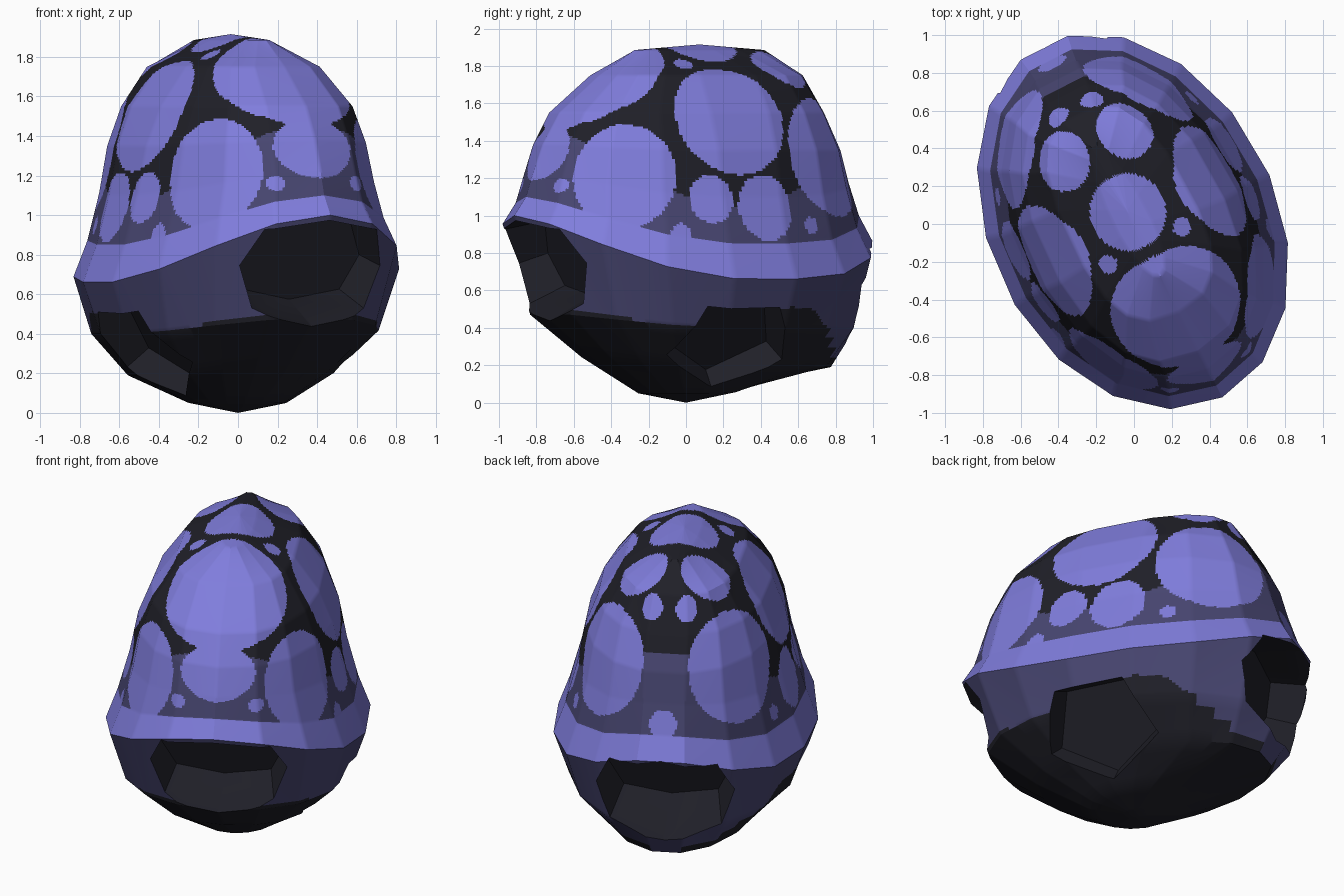
import bpy, bmesh, math
from mathutils import Vector, Matrix

if "Cube" in bpy.data.objects:
    bpy.data.objects.remove(bpy.data.objects["Cube"])

TURN = Matrix.Rotation(math.radians(27), 4, 'Z')   # shell is turned on the ground
COLS, SUB = 17, 18


def material(name, rgb):
    m = bpy.data.materials.new(name)
    m.diffuse_color = (*rgb, 1)
    m.use_nodes = True
    m.node_tree.nodes["Principled BSDF"].inputs["Base Color"].default_value = m.diffuse_color
    return m


MATS = [material("light violet", (0.215, 0.205, 0.72)),
        material("dusky violet", (0.064, 0.061, 0.165)),
        material("near black", (0.014, 0.014, 0.021))]

# Rings from crown to belly:
# half width, front length, back length, mid height, front rise, back rise, squareness
RINGS = [(0.09, 0.31, 0.47, 1.885, 0.0, 0.0, 1),
         (0.34, 0.52, 0.66, 1.75, 0.0, 0.0, 0.75),
         (0.49, 0.76, 0.78, 1.55, 0.0, 0.0, 0.85),
         (0.57, 0.86, 0.88, 1.35, 0.03, 0.0, 0.93),
         (0.62, 0.92, 0.93, 1.10, 0.12, 0.08, 0.97),
         (0.69, 0.96, 0.99, 0.85, 0.25, 0.16, 1),
         (0.76, 1.03, 1.065, 0.66, 0.34, 0.22, 1),
         (0.67, 0.87, 0.97, 0.40, 0.08, 0.0, 1),
         (0.46, 0.58, 0.84, 0.19, 0.06, 0.0, 1),
         (0.24, 0.26, 0.34, 0.05, 0.0, 0.05, 1)]
CROWN, BOTTOM = Vector((0, 0.08, 1.915)), Vector((0, 0, 0))
BAND, RIM = 5, 6

# Painted plates, mirrored across x: centre, then radii
PLATES = [(0, 0.07, 1.9, 0.21, 0.205, 0.25),
          (0, -0.52, 1.70, 0.36, 0.37, 0.38),
          (0.19, 0.47, 1.81, 0.155, 0.165, 0.19),
          (0.5, 0.02, 1.52, 0.4, 0.32, 0.31),
          (0.48, -0.62, 1.22, 0.28, 0.29, 0.29),
          (0, -0.86, 1.34, 0.22, 0.3, 0.155),
          (0.4, 0.66, 1.32, 0.33, 0.33, 0.33),
          (0.62, -0.16, 1.09, 0.2, 0.125, 0.13),
          (0.62, 0.16, 1.04, 0.2, 0.165, 0.18),
          (0.23, -0.88, 1.16, 0.043, 0.15, 0.04),
          (0.64, 0.46, 0.95, 0.15, 0.05, 0.05),
          (0.64, -0.35, 0.9, 0.15, 0.055, 0.06),
          (0.1, 0.69, 1.68, 0.062, 0.08, 0.08),
          (0.22, -0.13, 1.82, 0.05, 0.05, 0.1),
          (0, 0.95, 1.06, 0.08, 0.2, 0.08)]


def spow(v, p):
    return math.copysign(abs(v) ** p, v)


def ring_points(a, front, back, z, rise_f, rise_b, square):
    pts = []
    for k in range(COLS):
        t = 2 * math.pi * k / COLS
        w = math.cos(t)
        length = front if w > 0 else back
        lift = rise_f * w * w if w > 0 else rise_b * w ** 4
        pts.append(Vector((a * spow(math.sin(t), square), -length * spow(w, square), z + lift)))
    # split each straight side into fine steps
    return [pts[k].lerp(pts[(k + 1) % COLS], s / SUB)
            for k in range(COLS) for s in range(SUB)]


def colour(c, row):
    if row >= RIM:                      # underside
        edge = 0.46 + 0.05 * math.sin(5 * c.y) - 0.2 * max(0, min(1, (c.y - 0.45) * 3))
        return 1 if c.z > edge else 2
    if row >= BAND:                     # light rim band
        return 0
    for x, y, z, rx, ry, rz in PLATES:
        if ((abs(c.x) - x) / rx) ** 2 + ((c.y - y) / ry) ** 2 + ((c.z - z) / rz) ** 2 < 1:
            return 0
    return 1 if c.z < 1.05 + 0.6 * c.y ** 2 else 2


def finish(name, bm):
    bmesh.ops.recalc_face_normals(bm, faces=bm.faces)
    mesh = bpy.data.meshes.new(name)
    bm.to_mesh(mesh)
    bm.free()
    mesh.transform(TURN)
    for m in MATS:
        mesh.materials.append(m)
    ob = bpy.data.objects.new(name, mesh)
    bpy.context.collection.objects.link(ob)
    return ob


# Shell body
bm = bmesh.new()
n = COLS * SUB
coarse = [[CROWN] * n] + [ring_points(*r) for r in RINGS] + [[BOTTOM] * n]
rows = []                               # (points, ring number)
for i in range(len(coarse) - 1):
    steps = SUB if i <= RIM + 1 else 4
    for s in range(steps):
        rows.append(([p.lerp(q, s / steps) for p, q in zip(coarse[i], coarse[i + 1])], i - 1))
rows = rows[1:]
loops = [[bm.verts.new(p) for p in pts] for pts, _ in rows]
top, low = bm.verts.new(CROWN), bm.verts.new(BOTTOM)


def add_face(verts, row):
    f = bm.faces.new(verts)
    f.material_index = colour(f.calc_center_median(), row)


for j in range(n):
    k = (j + 1) % n
    add_face((top, loops[0][j], loops[0][k]), 0)
    add_face((low, loops[-1][k], loops[-1][j]), 9)
    for i in range(len(loops) - 1):
        add_face((loops[i][j], loops[i + 1][j], loops[i + 1][k], loops[i][k]), rows[i][1])
shell = finish("shell", bm)

# Cutters for head, tail and side openings
bm = bmesh.new()


def opening(centre, axis, rw, rh, sides, outward, inward, taper, square, start):
    centre, axis = Vector(centre), Vector(axis).normalized()
    side = Vector((0, 0, 1)).cross(axis).normalized()
    up = axis.cross(side)
    ends = []
    for dist, size in ((outward, 1), (-inward, taper)):
        ring = []
        for k in range(sides):
            t = start + 2 * math.pi * k / sides
            c, s = spow(math.cos(t), square), spow(math.sin(t), square)
            ring.append(bm.verts.new(centre + axis * dist + side * c * rw * size + up * s * rh * size))
        ends.append(ring)
    faces = [bm.faces.new(ends[0]), bm.faces.new(ends[1][::-1])]
    for k in range(sides):
        m = (k + 1) % sides
        faces.append(bm.faces.new((ends[0][k], ends[1][k], ends[1][m], ends[0][m])))
    for f in faces:
        f.material_index = 2


opening((0, -0.93, 0.70), (0, -1, -0.35), 0.51, 0.34, 8, 0.3, 0.30, 0.7, 0.75, math.pi / 2)
opening((0, 0.96, 0.59), (0, 1, -0.35), 0.51, 0.345, 8, 0.3, 0.30, 0.7, 0.75, math.pi / 2)
for sx in (1, -1):
    opening((sx * 0.54, 0, 0.29), (sx, 0, -0.8), 0.44, 0.39, 5, 0.2, 0.17, 0.72, 1, -math.pi / 2)
cutter = finish("opening_cutter", bm)
cutter.hide_render = True

mod = shell.modifiers.new("openings", 'BOOLEAN')
mod.operation, mod.solver, mod.object = 'DIFFERENCE', 'EXACT', cutter
bpy.context.view_layer.objects.active = shell
shell.select_set(True)
bpy.ops.object.modifier_apply(modifier=mod.name)
bpy.data.objects.remove(cutter)
bpy.ops.object.shade_smooth_by_angle(angle=math.radians(30))
